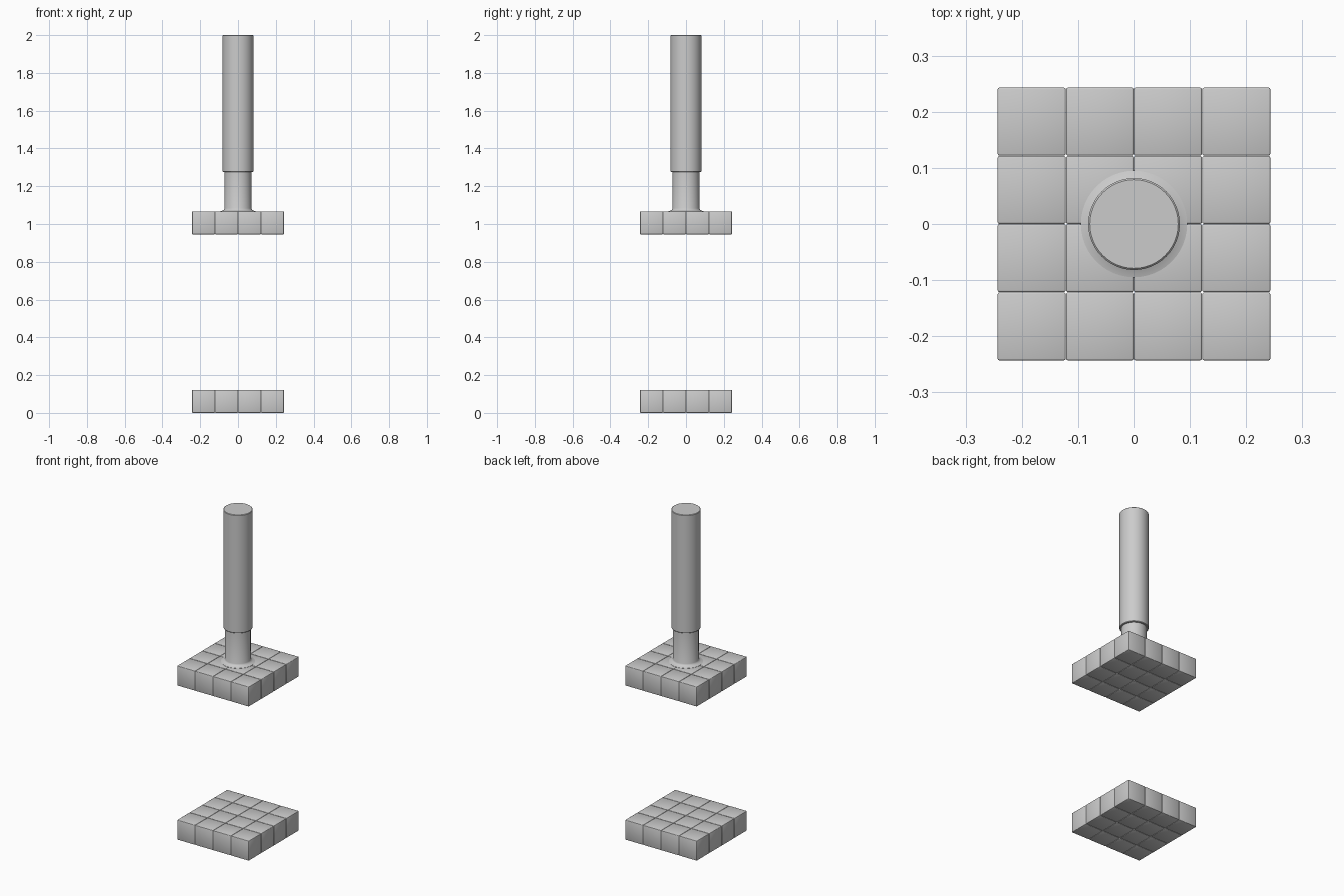
import bpy, math

if "Cube" in bpy.data.objects:
    bpy.data.objects.remove(bpy.data.objects["Cube"])

steel = bpy.data.materials.new("steel_grey")
steel.diffuse_color = (0.6, 0.6, 0.6, 1)
steel.use_nodes = True
steel.node_tree.nodes["Principled BSDF"].inputs["Base Color"].default_value = steel.diffuse_color


def finish(ob, name, angle):
    ob.name = name
    ob.data.materials.append(steel)
    bpy.ops.object.shade_smooth_by_angle(angle=math.radians(angle))


def block_layer(name, z0, pitch=0.1217, size=0.121):
    # 4 x 4 layer of cubes with slightly softened edges
    for i in range(4):
        for j in range(4):
            bpy.ops.mesh.primitive_cube_add(
                size=size, location=((i - 1.5) * pitch, (j - 1.5) * pitch, z0 + size / 2))
            ob = bpy.context.object
            bev = ob.modifiers.new("soft_edges", 'BEVEL')
            bev.width, bev.segments = 0.003, 2
            bpy.ops.object.modifier_apply(modifier=bev.name)
            finish(ob, f"{name}_{i}_{j}", 60)


def turned(name, profile, sides=48):
    # solid of revolution from (radius, z) points, capped at both ends
    verts, faces = [], []
    for r, z in profile:
        for k in range(sides):
            a = 2 * math.pi * k / sides
            verts.append((r * math.cos(a), r * math.sin(a), z))
    for p in range(len(profile) - 1):
        for k in range(sides):
            n = (k + 1) % sides
            faces.append((p * sides + k, p * sides + n,
                          (p + 1) * sides + n, (p + 1) * sides + k))
    faces.append(tuple(reversed(range(sides))))
    faces.append(tuple(range((len(profile) - 1) * sides, len(profile) * sides)))
    mesh = bpy.data.meshes.new(name)
    mesh.from_pydata(verts, [], faces)
    ob = bpy.data.objects.new(name, mesh)
    bpy.context.collection.objects.link(ob)
    bpy.ops.object.select_all(action='DESELECT')
    ob.select_set(True)
    bpy.context.view_layer.objects.active = ob
    finish(ob, name, 35)


# Lower and upper block layers
block_layer("lower_block", 0.0)
block_layer("upper_block", 0.945)

# Flared collar and neck
turned("neck", [(0.095, 1.06), (0.095, 1.067), (0.082, 1.071), (0.074, 1.076),
                (0.071, 1.083), (0.071, 1.30)])

# Wide rod with softened rims
turned("rod", [(0.079, 1.275), (0.082, 1.278), (0.082, 1.997), (0.079, 2.0)])
